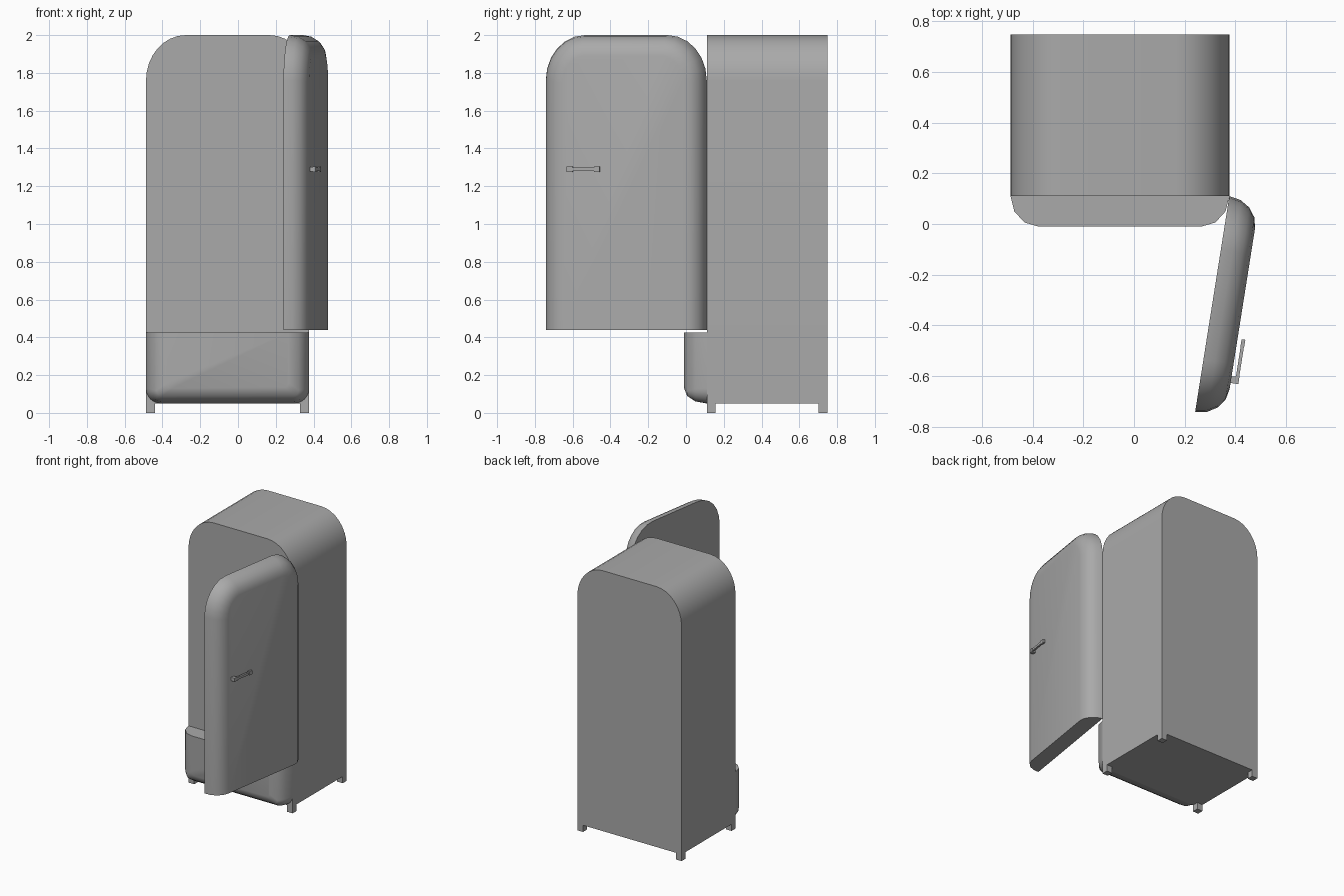
import bpy, bmesh, math
from mathutils import Vector

old = bpy.data.objects.get("Cube")
if old:
    bpy.data.objects.remove(old, do_unlink=True)

# Single grey enamel
GREY = (0.4, 0.4, 0.4, 1)
grey = bpy.data.materials.new("grey_enamel")
grey.use_nodes = True
grey.diffuse_color = GREY
grey.node_tree.nodes["Principled BSDF"].inputs["Base Color"].default_value = GREY

LEFT, RIGHT, FRONT, BACK = -0.487, 0.376, 0.11, 0.748
WIDTH = RIGHT - LEFT
THICK, EDGE = 0.12, 0.11          # door thickness and edge rounding
SWING = math.radians(9)           # open door, measured from the y axis
ALONG = Vector((-math.sin(SWING), -math.cos(SWING), 0))
OUT = Vector((math.cos(SWING), -math.sin(SWING), 0))


def finish(name, bm, smooth=True):
    bmesh.ops.recalc_face_normals(bm, faces=bm.faces)
    mesh = bpy.data.meshes.new(name)
    bm.to_mesh(mesh)
    bm.free()
    mesh.materials.append(grey)
    obj = bpy.data.objects.new(name, mesh)
    bpy.context.collection.objects.link(obj)
    if smooth:
        bpy.ops.object.select_all(action='DESELECT')
        obj.select_set(True)
        bpy.context.view_layer.objects.active = obj
        bpy.ops.object.shade_smooth_by_angle(angle=math.radians(40))
    return obj


def arch(u0, u1, z_flat, z_round, ru, rz, seg=6):
    """Outline square at z_flat and with rounded corners at z_round."""
    s = 1 if z_round > z_flat else -1
    pts = [(u0, z_flat)]
    for i in range(seg + 1):
        a = math.pi / 2 * i / seg
        pts.append((u0 + ru * (1 - math.cos(a)), z_round - s * rz * (1 - math.sin(a))))
    return pts + [(u0 + u1 - u, z) for u, z in reversed(pts)]


def loft(name, rings, place):
    """Join outlines, each given with its depth, into a closed solid."""
    bm = bmesh.new()
    loops = [[bm.verts.new(place(u, z, h)) for u, z in pts] for pts, h in rings]
    n = len(loops[0])
    for a, b in zip(loops, loops[1:]):
        for i in range(n):
            j = (i + 1) % n
            bm.faces.new((a[i], a[j], b[j], b[i]))
    bm.faces.new(loops[0])
    bm.faces.new(loops[-1])
    return finish(name, bm)


def rounded_panel(u0, u1, z_flat, z_round, ru, rz, inset_z, seg):
    """Rings of a panel whose front edge rolls over on all but the flat side."""
    s = 1 if z_round > z_flat else -1
    rings = []
    for k in range(seg + 1):
        a = math.pi / 2 * k / seg
        f = 1 - math.cos(a)
        e = EDGE * f
        pts = arch(u0 + e, u1 - e, z_flat, z_round - s * inset_z * f,
                   max(ru - e * 0.9, 0.03), max(rz - e * 0.9, 0.03))
        rings.append((pts, THICK * math.sin(a)))
    return rings


def on_front(u, z, h):
    return (u, FRONT - h, z)


def on_door(u, z, h):
    return Vector((RIGHT, FRONT, z)) + ALONG * u + OUT * h


def box(name, u, z, h, place):
    bm = bmesh.new()
    bmesh.ops.create_cube(bm, size=1)
    for v in bm.verts:
        c = [lo + (hi - lo) * (t + 0.5) for (lo, hi), t in zip((u, z, h), v.co)]
        v.co = place(*c)
    return finish(name, bm, False)


# Cabinet with rounded shoulders
outline = arch(LEFT, RIGHT, 0.05, 2.0, 0.21, 0.24, 8)
loft("cabinet", [(outline, 0), (outline, FRONT - BACK)], on_front)

# Lower front panel and the open door
loft("lower_panel", rounded_panel(LEFT, RIGHT, 0.425, 0.05, 0.08, 0.08, 0.08, 3), on_front)
loft("door", rounded_panel(0, WIDTH, 0.44, 2.0, 0.21, 0.24, 0.11, 4), on_door)

# Door handle: slim bar, thicker ends and a mounting post
box("handle_bar", (0.57, 0.71), (1.281, 1.299), (0.137, 0.15), on_door)
box("handle_grip_end", (0.55, 0.58), (1.276, 1.304), (0.136, 0.151), on_door)
box("handle_mount_end", (0.695, 0.727), (1.276, 1.304), (0.136, 0.151), on_door)
box("handle_post", (0.7, 0.727), (1.278, 1.302), (0.1, 0.137), on_door)

# Four feet
for side, x in (("right", LEFT), ("left", RIGHT - 0.047)):
    for end, y in (("front", FRONT), ("back", BACK - 0.047)):
        box(f"foot_{end}_{side}", (x, x + 0.047), (0, 0.052),
            (FRONT - y - 0.047, FRONT - y), on_front)
